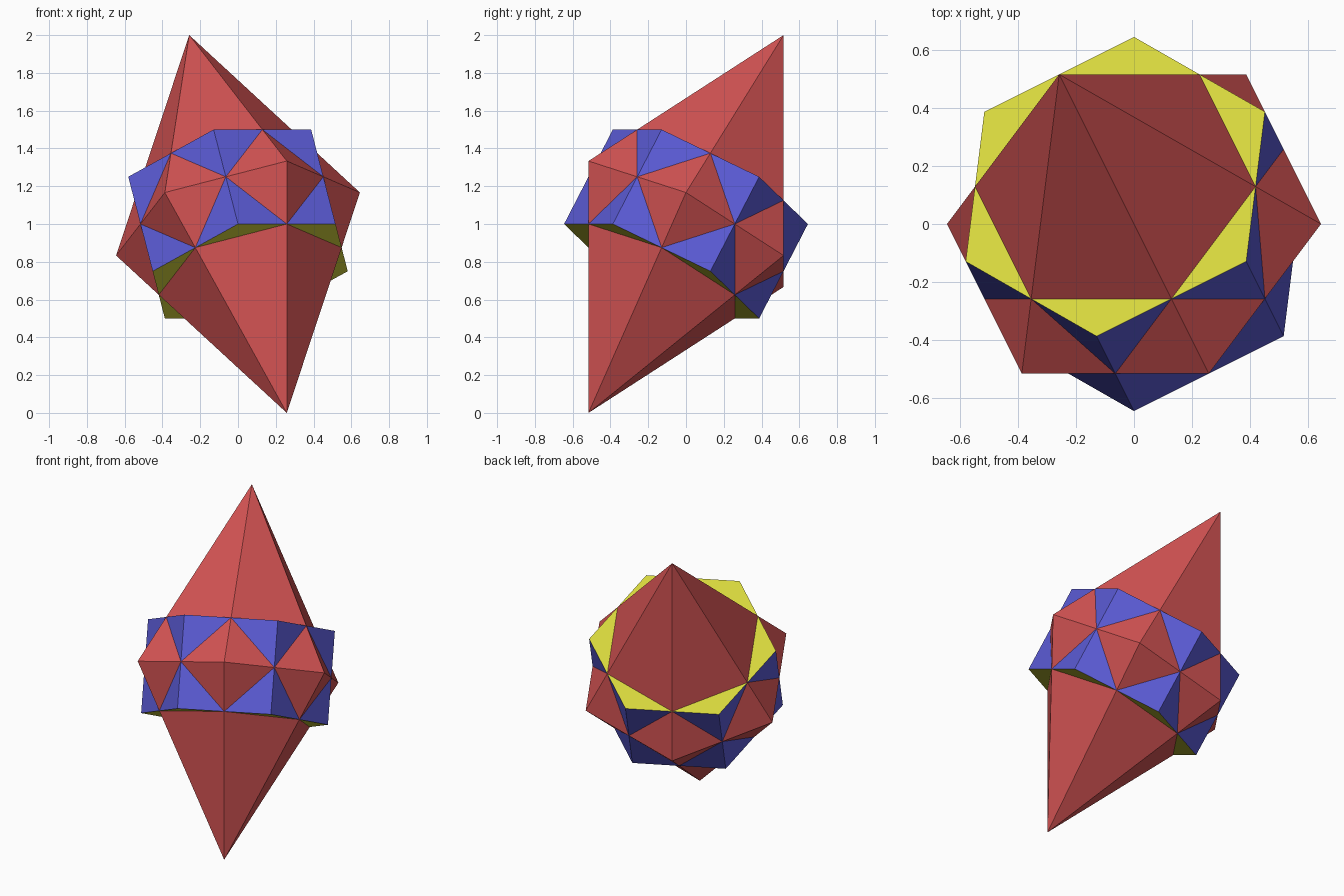
import bpy, bmesh, math
from mathutils import Matrix, Vector

cube = bpy.data.objects.get("Cube")
if cube:
    bpy.data.objects.remove(cube, do_unlink=True)


def material(name, rgb):
    m = bpy.data.materials.new(name)
    m.use_nodes = True
    m.diffuse_color = (*rgb, 1)
    m.node_tree.nodes["Principled BSDF"].inputs["Base Color"].default_value = (*rgb, 1)
    return m


red = material("red", (0.66, 0.088, 0.088))
blue = material("blue", (0.105, 0.105, 0.67))
yellow = material("yellow", (0.67, 0.67, 0.046))

# Shared tilted frame: the long axis runs from low front left to high back right
SIDES = 6
R = 1 / math.sqrt(3)             # radius and edge length of the prism
a = 1 / math.sqrt(15)
axis = Vector((-a, 2 * a, 1)).normalized()
across = Vector((2, 1, 0)).normalized()
tilt = Matrix((across, axis.cross(across), axis)).transposed().to_4x4()
tilt = Matrix.Translation((0, 0, 1)) @ tilt


def ring(bm, radius, z, start):
    step = 2 * math.pi / SIDES
    return [bm.verts.new((radius * math.cos(start + i * step),
                          radius * math.sin(start + i * step), z))
            for i in range(SIDES)]


def finish(name, bm, materials):
    bmesh.ops.recalc_face_normals(bm, faces=bm.faces)
    bm.normal_update()
    # End caps take the second material, side faces the first
    for f in bm.faces:
        f.material_index = int(len(materials) > 1 and abs(f.normal.z) > 0.9)
    bm.transform(tilt)
    mesh = bpy.data.meshes.new(name)
    bm.to_mesh(mesh)
    bm.free()
    for m in materials:
        mesh.materials.append(m)
    obj = bpy.data.objects.new(name, mesh)
    bpy.context.collection.objects.link(obj)


# Hexagonal prism with square sides
bm = bmesh.new()
low, high = ring(bm, R, -R / 2, 0), ring(bm, R, R / 2, 0)
bm.faces.new(high)
bm.faces.new(low[::-1])
for i in range(SIDES):
    j = (i + 1) % SIDES
    bm.faces.new((low[i], low[j], high[j], high[i]))
finish("hexagonal_prism", bm, [blue, yellow])

# Interlocking double pyramid, whose edges cross the prism edges at their middles
bm = bmesh.new()
belt = ring(bm, 2 / 3, 0, math.pi / SIDES)
for tip_z in (2 * R, -2 * R):
    tip = bm.verts.new((0, 0, tip_z))
    for i in range(SIDES):
        bm.faces.new((belt[i], belt[(i + 1) % SIDES], tip))
finish("double_pyramid", bm, [red])
